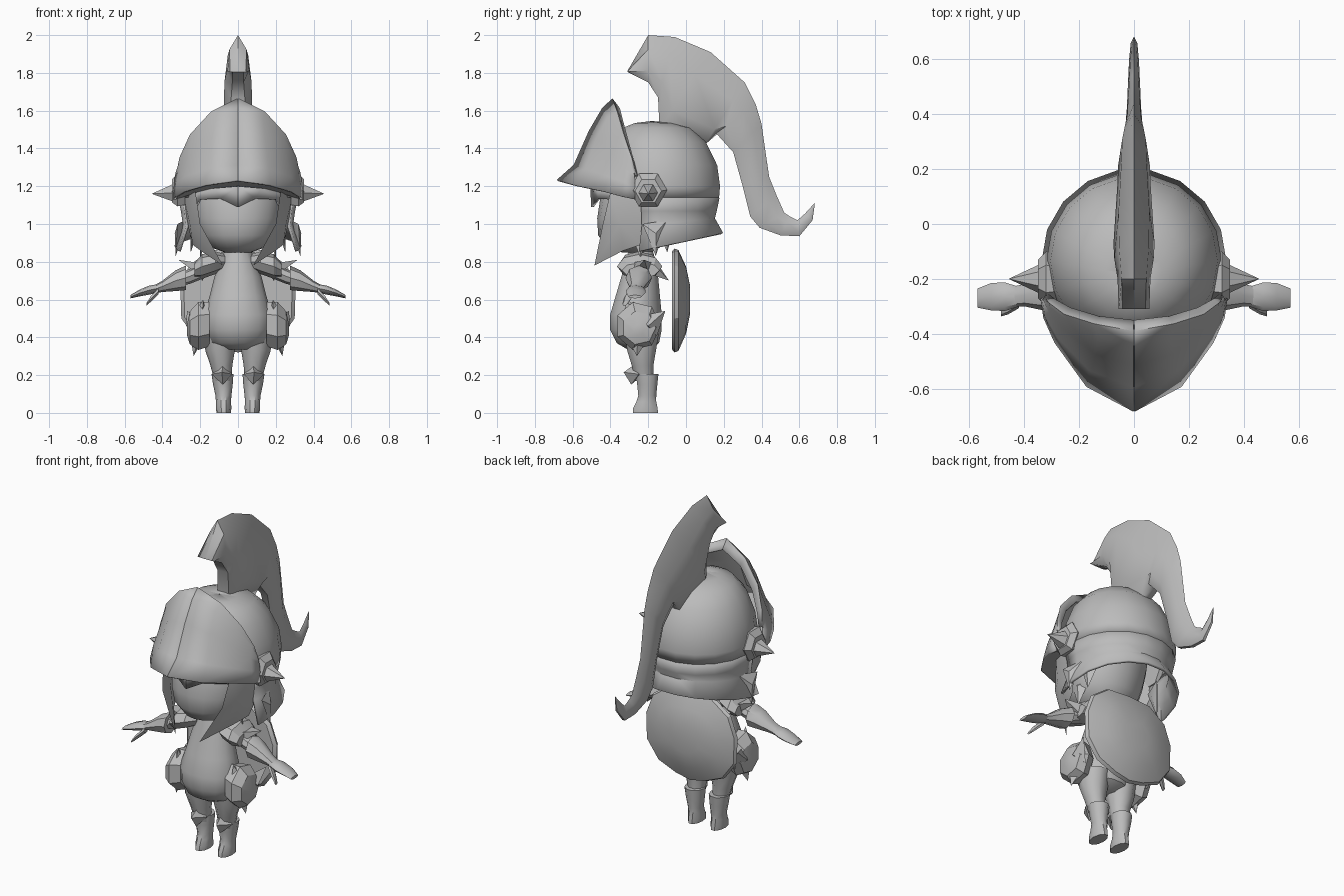
import bpy, bmesh, math
from mathutils import Vector

GREY = bpy.data.materials.new("plain_grey")
GREY.diffuse_color = (0.5, 0.5, 0.5, 1)


def build(name, verts, faces, mirror=False, thick=0, angle=40):
    me = bpy.data.meshes.new(name)
    me.from_pydata([tuple(v) for v in verts], [], faces)
    bm = bmesh.new()
    bm.from_mesh(me)
    bmesh.ops.remove_doubles(bm, verts=bm.verts, dist=0.0005)
    bmesh.ops.recalc_face_normals(bm, faces=bm.faces)
    bm.to_mesh(me)
    bm.free()
    ob = bpy.data.objects.new(name, me)
    bpy.context.collection.objects.link(ob)
    me.materials.append(GREY)
    bpy.ops.object.select_all(action='DESELECT')
    ob.select_set(True)
    bpy.context.view_layer.objects.active = ob
    bpy.ops.object.shade_smooth_by_angle(angle=math.radians(angle))
    if thick:
        s = ob.modifiers.new("Thickness", 'SOLIDIFY')
        s.thickness, s.offset = thick, 0
    if mirror:
        ob.modifiers.new("Mirror", 'MIRROR')
    return ob


def loft(name, rings, closed=True, caps=True, **kw):
    """Skin a list of equal-length point rings."""
    n = len(rings[0])
    faces = []
    for i in range(len(rings) - 1):
        for j in range(n if closed else n - 1):
            k = (j + 1) % n
            faces.append((i*n + j, i*n + k, (i+1)*n + k, (i+1)*n + j))
    if caps and closed:
        faces += [tuple(range(n)), tuple(range((len(rings)-1)*n, len(rings)*n))]
    return build(name, [p for r in rings for p in r], faces, **kw)


def ring(x, y, z, rx, ry, n=10):
    return [(x + rx*math.cos(2*math.pi*i/n), y + ry*math.sin(2*math.pi*i/n), z) for i in range(n)]


def column(name, rows, n=10, **kw):
    return loft(name, [ring(*r, n=n) for r in rows], **kw)


def limb(name, rows, n=8, **kw):
    """Rings across x: (x, y, z, half depth, half height)."""
    return loft(name, [[(x, y + a*math.cos(2*math.pi*i/n), z + b*math.sin(2*math.pi*i/n))
                        for i in range(n)] for x, y, z, a, b in rows], **kw)


def plate(name, outline, peak, back, **kw):
    """Faceted plate: outline fanned to a raised peak outside and a point inside."""
    n = len(outline)
    faces = [(i, (i+1) % n, n) for i in range(n)] + [((i+1) % n, i, n+1) for i in range(n)]
    return build(name, outline + [peak, back], faces, **kw)


# Helmet dome: full rings above the brow, open arc below
C = -0.135
def dome_ring(r, z, cy=C, a0=-160, a1=180, step=20, drop=0):
    pts = []
    for a in range(a0, a1 + 1, step):
        t = math.radians(a)
        pts.append((r*math.cos(t), cy + r*math.sin(t), z + drop*math.sin(t)))
    return pts

loft("helmet_dome", [dome_ring(r, z, cy) for r, z, cy in
     ((0.001, 1.54, -0.18), (0.10, 1.53, -0.17), (0.18, 1.505, -0.155), (0.25, 1.43, -0.145),
      (0.30, 1.31, C), (0.315, 1.20, C), (0.31, 1.14, C))], caps=False, thick=0.01)
loft("helmet_neck_guard", [dome_ring(r, z, C, -20, 200, drop=d) for r, z, d in
     ((0.31, 1.14, 0), (0.295, 1.07, 0), (0.285, 1.0, 0.03), (0.33, 0.88, 0.07))],
     closed=False, thick=0.015)

# Visor: bottom rim, bulge and top rim, half profile mirrored
visor = [
    [(0, -0.68, 1.23), (0.17, -0.59, 1.205), (0.285, -0.43, 1.17), (0.325, -0.34, 1.145), (0.335, -0.27, 1.13)],
    [(0, -0.59, 1.31), (0.16, -0.53, 1.29), (0.275, -0.41, 1.25), (0.32, -0.33, 1.22), (0.335, -0.27, 1.19)],
    [(0, -0.51, 1.49), (0.14, -0.47, 1.45), (0.25, -0.38, 1.36), (0.305, -0.32, 1.29), (0.33, -0.27, 1.24)],
    [(0, -0.44, 1.61), (0.13, -0.41, 1.56), (0.235, -0.35, 1.46), (0.30, -0.30, 1.35), (0.325, -0.275, 1.27)],
    [(0, -0.39, 1.66), (0.14, -0.365, 1.59), (0.25, -0.33, 1.47), (0.305, -0.29, 1.35), (0.325, -0.27, 1.26)],
    [(0, -0.355, 1.61), (0.13, -0.34, 1.55), (0.23, -0.31, 1.44), (0.285, -0.28, 1.33), (0.31, -0.26, 1.25)]]
loft("visor", visor, closed=False, mirror=True, thick=0.012)
# Underside band joining the visor to the brow
loft("visor_underside", [visor[0], [(0, -0.46, 1.20), (0.11, -0.44, 1.19), (0.21, -0.38, 1.17),
     (0.27, -0.31, 1.15), (0.30, -0.27, 1.14)]], closed=False, mirror=True)

# Ear discs with side spikes
limb("ear_disc", [(0.28, -0.2, 1.18, 0.09, 0.09), (0.32, -0.2, 1.18, 0.10, 0.10),
                  (0.35, -0.2, 1.175, 0.07, 0.07)], n=6, mirror=True, angle=25)
limb("ear_spike", [(0.34, -0.2, 1.165, 0.055, 0.055), (0.455, -0.2, 1.16, 0.001, 0.001)],
     n=6, mirror=True, angle=25)

# Crest plume: paired outer and inner edges in the side plane, with half width
plume = [((-0.31, 1.81), (-0.31, 1.805), 0.056), ((-0.2, 2.0), (-0.2, 1.75), 0.06),
         ((-0.06, 1.99), (-0.148, 1.67), 0.072), ((0.13, 1.91), (-0.14, 1.50), 0.075),
         ((0.31, 1.75), (0.10, 1.42), 0.06), ((0.37, 1.63), (0.16, 1.48), 0.058),
         ((0.40, 1.53), (0.25, 1.38), 0.045), ((0.44, 1.25), (0.30, 1.20), 0.032),
         ((0.48, 1.15), (0.34, 1.04), 0.03), ((0.52, 1.06), (0.39, 0.98), 0.026),
         ((0.55, 1.04), (0.50, 0.94), 0.022), ((0.59, 1.02), (0.60, 0.935), 0.018),
         ((0.63, 1.055), (0.67, 1.02), 0.012), ((0.68, 1.11), (0.682, 1.108), 0.001)]
rings = []
for (oy, oz), (iy, iz), w in plume:
    p = lambda t: (oy + (iy-oy)*t, oz + (iz-oz)*t)
    rings.append([(0, oy, oz), (0.75*w, *p(0.3)), (w, *p(0.75)), (0.5*w, iy, iz),
                  (-0.5*w, iy, iz), (-w, *p(0.75)), (-0.75*w, *p(0.3))])
loft("crest_plume", rings, angle=45)

# Head and fringe
column("head", [(0, -0.26, 0.85, 0.07, 0.08), (0, -0.28, 0.875, 0.14, 0.14), (0, -0.27, 0.94, 0.20, 0.195),
                (0, -0.26, 1.03, 0.225, 0.21), (0, -0.24, 1.13, 0.235, 0.215),
                (0, -0.22, 1.25, 0.22, 0.2)], n=16)
loft("fringe", [[(0, -0.50, 1.20), (0.12, -0.46, 1.19), (0.21, -0.37, 1.18), (0.26, -0.28, 1.17)],
                [(0, -0.495, 1.09), (0.09, -0.46, 1.135), (0.20, -0.385, 1.13), (0.24, -0.29, 1.06)]],
     closed=False, mirror=True, thick=0.015)

# Cheek guards and the hair tufts behind them
plate("cheek_guard", [(0.29, -0.22, 1.16), (0.225, -0.40, 1.17), (0.20, -0.44, 1.0), (0.08, -0.485, 0.78),
                      (0.20, -0.33, 0.86), (0.24, -0.24, 0.89), (0.28, -0.17, 1.05)],
      (0.255, -0.35, 1.0), (0.225, -0.33, 1.01), mirror=True)
for i, (x, y, z) in enumerate([(0.33, -0.16, 0.83), (0.25, -0.10, 0.85), (0.20, -0.24, 0.82)]):
    plate("hair_tuft_%d" % i, [(x - 0.01, y - 0.07, z + 0.17), (x, y, z), (x - 0.05, y + 0.06, z + 0.19)],
          (x + 0.005, y, z + 0.12), (x - 0.04, y, z + 0.12), mirror=True)

# Torso and neck
column("torso", [(0, -0.25, 0.335, 0.07, 0.06), (0, -0.255, 0.37, 0.15, 0.115), (0, -0.265, 0.44, 0.175, 0.14),
                 (0, -0.265, 0.52, 0.18, 0.14), (0, -0.255, 0.62, 0.15, 0.12), (0, -0.245, 0.72, 0.125, 0.10),
                 (0, -0.24, 0.79, 0.10, 0.085), (0, -0.24, 0.88, 0.06, 0.06)], n=14)

# Legs, boots and knee guards
column("leg", [(0.095, -0.235, 0.42, 0.085, 0.095), (0.095, -0.235, 0.33, 0.078, 0.08),
               (0.088, -0.23, 0.25, 0.058, 0.06), (0.08, -0.22, 0.17, 0.045, 0.05)], mirror=True)
column("boot", [(0.082, -0.205, 0.205, 0.058, 0.062), (0.08, -0.205, 0.15, 0.052, 0.056),
                (0.077, -0.205, 0.09, 0.042, 0.05), (0.077, -0.21, 0.06, 0.04, 0.055),
                (0.076, -0.215, 0.025, 0.041, 0.068), (0.076, -0.215, 0, 0.038, 0.07)], mirror=True)
plate("knee_guard", [(0.08, -0.275, 0.255), (0.03, -0.25, 0.205), (0.08, -0.29, 0.15), (0.14, -0.25, 0.205)],
      (0.085, -0.33, 0.215), (0.082, -0.23, 0.2), mirror=True, angle=25)

# Hip guards with pointed tips
limb("hip_guard", [(0.15, -0.26, 0.47, 0.09, 0.12), (0.21, -0.255, 0.46, 0.12, 0.13),
                   (0.255, -0.25, 0.45, 0.09, 0.09), (0.27, -0.25, 0.44, 0.03, 0.03)],
     n=7, mirror=True, angle=25)
for name, tip, base in (("hip_lower_spike", (0.235, -0.26, 0.30), (0.20, -0.255, 0.42)),
                        ("hip_rear_spike", (0.27, -0.11, 0.54), (0.22, -0.20, 0.46)),
                        ("hip_upper_point", (0.185, -0.31, 0.60), (0.19, -0.28, 0.50))):
    t, b = Vector(tip), Vector(base)
    u = (t - b).cross(Vector((1, 0, 0))).normalized()*0.07
    plate(name, [b + u, b + Vector((0.055, 0, 0)), b - u, b - Vector((0.03, 0, 0))],
          t, b*1.0 - (t - b)*0.2, mirror=True, angle=25)

# Shoulder guards
limb("shoulder_guard", [(0.07, -0.25, 0.80, 0.05, 0.04), (0.12, -0.25, 0.795, 0.10, 0.06),
                        (0.19, -0.245, 0.775, 0.12, 0.065), (0.23, -0.24, 0.755, 0.10, 0.04)],
     mirror=True, angle=25)
plate("shoulder_spike", [(0.18, -0.30, 0.79), (0.19, -0.17, 0.79), (0.22, -0.20, 0.74), (0.22, -0.28, 0.74)],
      (0.315, -0.22, 0.81), (0.16, -0.24, 0.77), mirror=True, angle=25)
plate("shoulder_rear_spike", [(0.13, -0.17, 0.82), (0.21, -0.17, 0.79), (0.17, -0.18, 0.73)],
      (0.19, -0.09, 0.70), (0.16, -0.22, 0.78), mirror=True, angle=25)

# Arms, flared cuffs, hands and fingers
limb("arm", [(0.15, -0.25, 0.77, 0.05, 0.045), (0.25, -0.25, 0.725, 0.042, 0.04),
             (0.32, -0.255, 0.70, 0.035, 0.035)], mirror=True)
limb("cuff", [(0.275, -0.25, 0.715, 0.07, 0.065), (0.33, -0.255, 0.70, 0.06, 0.055),
              (0.40, -0.26, 0.67, 0.04, 0.03), (0.44, -0.265, 0.655, 0.038, 0.022)], mirror=True)
limb("hand", [(0.42, -0.265, 0.66, 0.036, 0.022), (0.47, -0.265, 0.65, 0.052, 0.024),
              (0.52, -0.265, 0.635, 0.05, 0.018), (0.57, -0.27, 0.615, 0.035, 0.009)], mirror=True)
limb("thumb", [(0.42, -0.285, 0.645, 0.022, 0.02), (0.46, -0.31, 0.605, 0.02, 0.018),
               (0.485, -0.325, 0.575, 0.012, 0.008)], n=6, mirror=True)

# Back shield: faceted dome with a pointed foot
half = [(0, 0.87), (0.15, 0.86), (0.26, 0.78), (0.305, 0.66), (0.30, 0.50), (0.22, 0.39), (0.10, 0.34), (0, 0.32)]
outline = half + [(-x, z) for x, z in half[-2:0:-1]]
loft("back_shield", [[(x*s, y, 0.6 + (z - 0.6)*s) for x, z in outline] for s, y in
     ((0.94, -0.075), (1, -0.06), (0.97, -0.04), (0.65, 0.0), (0.3, 0.02))], angle=30)
